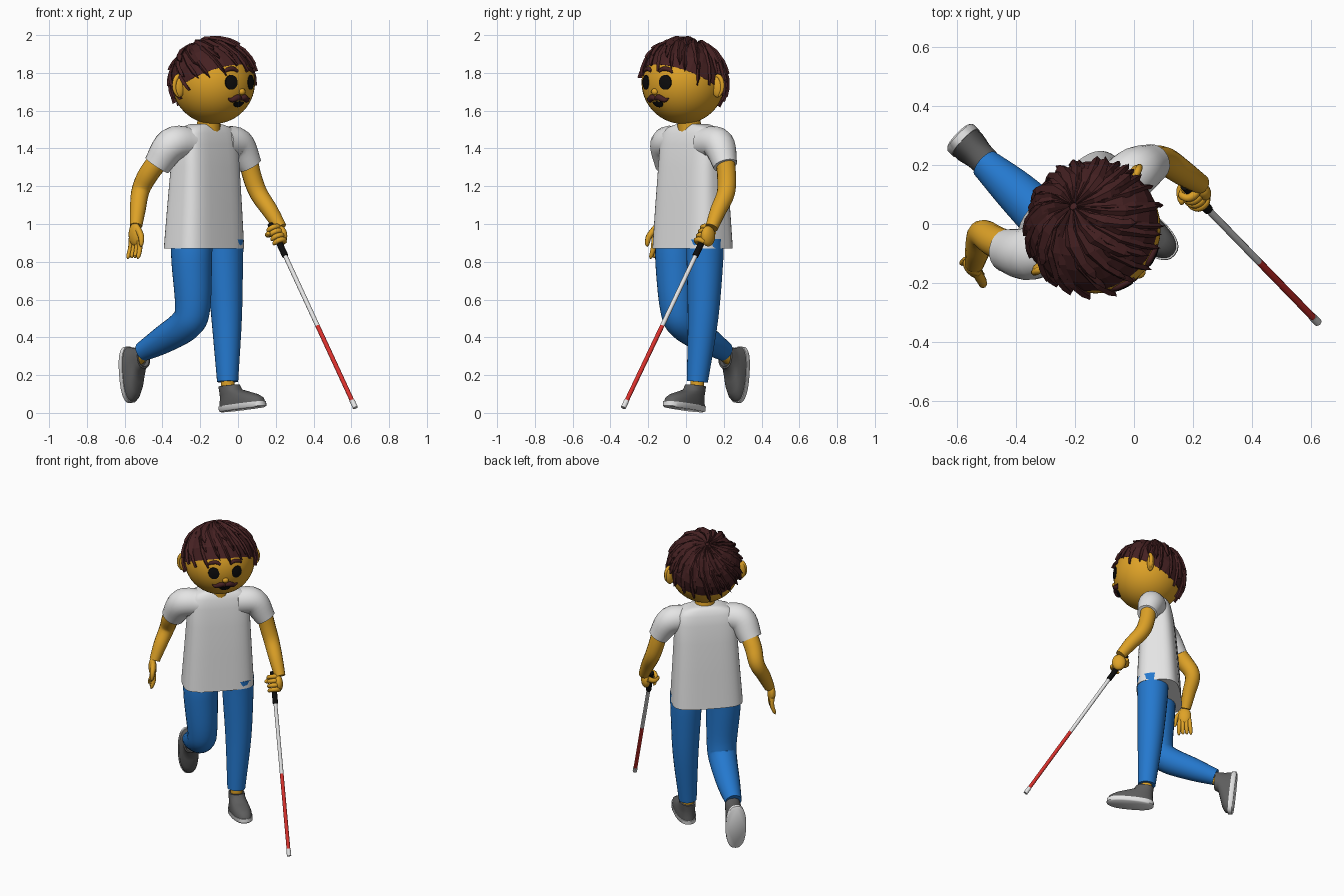
import bpy, math, random
from math import sin, cos, pi, radians, sqrt
from mathutils import Vector as V, Matrix as M

random.seed(4)
if "Cube" in bpy.data.objects:
    bpy.data.objects.remove(bpy.data.objects["Cube"])


def material(name, *rgb):
    m = bpy.data.materials.new(name)
    m.use_nodes = True
    m.diffuse_color = (*rgb, 1)
    m.node_tree.nodes["Principled BSDF"].inputs["Base Color"].default_value = (*rgb, 1)
    return m


SKIN = material("golden skin", .73, .36, .02)
SHIRT = material("white cloth", .78, .78, .78)
BLUE = material("blue denim", .018, .19, .62)
HAIR = material("dark brown hair", .06, .015, .016)
GREY = material("shoe grey", .11, .11, .11)
BLACK = material("black", .004, .004, .004)
RED = material("cane red", .7, .03, .025)

TURN = M.Rotation(radians(45), 4, 'Z')      # the figure looks towards +x, -y
HEAD = M.Translation((-.13, -.015, 1.75)) @ TURN
R = .22


def loft(name, rings, mat, smooth=True):
    """Skin a list of equal rings of points and cap both ends."""
    n = len(rings[0])
    faces = [(k * n + i, k * n + (i + 1) % n, (k + 1) * n + (i + 1) % n, (k + 1) * n + i)
             for k in range(len(rings) - 1) for i in range(n)]
    last = (len(rings) - 1) * n
    faces += [tuple(reversed(range(n))), tuple(range(last, last + n))]
    mesh = bpy.data.meshes.new(name)
    mesh.from_pydata([tuple(p) for r in rings for p in r], [], faces)
    mesh.materials.append(mat)
    ob = bpy.data.objects.new(name, mesh)
    bpy.context.collection.objects.link(ob)
    bpy.ops.object.select_all(action='DESELECT')
    ob.select_set(True)
    bpy.context.view_layer.objects.active = ob
    bpy.ops.object.mode_set(mode='EDIT')
    bpy.ops.mesh.select_all(action='SELECT')
    bpy.ops.mesh.normals_make_consistent(inside=False)
    bpy.ops.object.mode_set(mode='OBJECT')
    if smooth:
        bpy.ops.object.shade_smooth_by_angle(angle=radians(50))
    return ob


def tube(name, pts, radii, mat, n=16, steps=5):
    """Round tube with a smooth path through the points."""
    k = [V((*p, r)) for p, r in zip(pts, radii)]
    k = [2 * k[0] - k[1]] + k + [2 * k[-1] - k[-2]]
    path = []
    for a, b, c, d in zip(k, k[1:], k[2:], k[3:]):
        for t in (i / steps for i in range(steps)):
            path.append(.5 * (2 * b + (c - a) * t + (2 * a - 5 * b + 4 * c - d) * t * t
                              + (3 * b - a - 3 * c + d) * t ** 3))
    path.append(k[-2])
    rings, side = [], V((.31, .83, .47))
    for i, p in enumerate(path):
        t = (path[min(i + 1, len(path) - 1)] - path[max(i - 1, 0)]).xyz.normalized()
        side = (side - t * side.dot(t)).normalized()
        up = t.cross(side)
        rings.append([p.xyz + max(p.w, .001) * (side * cos(a) + up * sin(a))
                      for a in (2 * pi * j / n for j in range(n))])
    return loft(name, rings, mat)


def oval(x, y, z, rx, ry, e=1.0, n=32):
    """Flat oval ring; a small exponent makes it boxier."""
    f = lambda v: math.copysign(abs(v) ** e, v)
    return [V((x + rx * f(cos(a)), y + ry * f(sin(a)), z)) for a in (2 * pi * j / n for j in range(n))]


def ball(name, mat, matrix, size, n=24):
    rings = [[matrix @ V((size[0] * sin(t) * cos(a), size[1] * sin(t) * sin(a), size[2] * cos(t)))
              for a in (2 * pi * j / n for j in range(n))]
             for t in (.02 + (pi - .04) * i / n for i in range(n + 1))]
    return loft(name, rings, mat)


def face(x, z, off=0):
    """Point on the front of the head."""
    return HEAD @ V((x, -sqrt(R * R - x * x - z * z) - off, z))


def plate(name, outline, cx, cz, mat):
    rings = [[face(cx + x * s, cz + z * s, o) for x, z in outline]
             for s, o in ((1, -.004), (1, .005), (.6, .006), (.05, .006))]
    loft(name, rings, mat)


# Head, neck, ears and nose
ball("head", SKIN, HEAD, (R, R, R), 40)
tube("neck", [(-.16, .025, 1.44), (-.15, .01, 1.6)], (.065, .06), SKIN)
ball("nose", SKIN, M.Translation(face(0, -.05)) @ TURN, (.02, .016, .018), 12)
for s, side in ((-1, "right"), (1, "left")):
    tilt = M.Rotation(s * .5, 4, 'Z')
    ball(side + "_ear", SKIN, HEAD @ M.Translation((s * .222, .035, -.02)) @ tilt, (.034, .02, .06), 16)
    tube(side + "_ear_rim", [HEAD @ V((s * (.222 + .03 * cos(a)), .03 + .012 * cos(a), -.02 + .056 * sin(a)))
         for a in (-1.2, -.4, .4, 1.2, 2)], (.006, .01, .012, .012, .006), SKIN, 8, 3)
    # Eyes, brows and moustache halves
    plate(side + "_eye", [(.033 * cos(i * pi / 12), .039 * sin(i * pi / 12)) for i in range(24)],
          s * .073, 0, BLACK)
    tube(side + "_brow", [face(s * x, z, .002) for x, z in ((.03, .058), (.055, .072), (.09, .066), (.107, .05))],
         (.007, .012, .011, .004), HAIR, 8)
    tube(side + "_moustache", [face(s * x, z, .003) for x, z in
         ((0, -.088), (.025, -.08), (.055, -.093), (.08, -.085))], (.01, .017, .014, .003), HAIR, 8)
plate("mouth", [(.036 * cos(i * pi / 8), (.008 if i < 8 else .024) * sin(i * pi / 8)) for i in range(16)],
      0, -.108, BLACK)

# Hair: a half shell tilted back, with pointed locks swept from the crown
CROWN = HEAD @ M.Rotation(-radians(27), 4, 'X')


def scalp(az, polar, r):
    return CROWN @ V((r * sin(polar) * cos(az), r * sin(polar) * sin(az), r * cos(polar)))


loft("hair_shell", [[scalp(2 * pi * j / 28, t, .229 if t < 1.5 else .222) for j in range(28)]
                    for t in (.02, .25, .5, .75, 1, 1.25, 1.5, 1.6)], HAIR, False)
for layer, count in ((0, 19), (1, 15), (2, 9)):
    for i in range(count):
        az = 2 * pi * (i + .5 * layer + random.uniform(-.2, .2)) / count
        end = radians((100, 84, 58)[layer] + random.uniform(-7, 7))
        wide = 3.6 / count
        rings = []
        for t in (0, .25, .5, .75, .9, 1):
            polar, a = .06 + (end - .06) * t, az + .55 * t
            w = wide * .5 * (1, 1, 1, .85, .5, .04)[int(t * 5 + .3)]
            r = .226 + .004 * layer + .007 * t
            rings.append([scalp(a - w, polar, r), scalp(a - w * .2, polar, r + .011),
                          scalp(a + w, polar, r), scalp(a, polar, r - .012)])
        loft("hair_lock", rings, HAIR, False)

# Shirt body and sleeves
BODY = M.Translation((-.18, .035, 0)) @ TURN
profile = ((.87, .222, .138), (.9, .221, .136), (1.1, .208, .126), (1.3, .196, .112), (1.42, .19, .1),
           (1.48, .178, .088), (1.51, .15, .074), (1.525, .1, .062), (1.53, .075, .055))
loft("shirt_body", [[BODY @ p for p in oval(.01 * (z - .87), -.01 * (z - .87), z, w, d, .55, 40)]
                    for z, w, d in profile], SHIRT)
tube("right_sleeve", [(-.25, -.05, 1.43), (-.35, -.1, 1.42), (-.43, -.09, 1.31)], (.085, .09, .073), SHIRT, 20)
tube("left_sleeve", [(-.08, .1, 1.43), (0, .172, 1.42), (.065, .208, 1.31)], (.085, .086, .064), SHIRT, 20)

# Arms
tube("right_arm", [(-.4, -.09, 1.36), (-.47, -.06, 1.27), (-.515, -.035, 1.18), (-.53, -.09, 1.08),
                   (-.54, -.135, .99)], (.055, .054, .048, .042, .033), SKIN)
tube("left_arm", [(.05, .205, 1.36), (.075, .215, 1.25), (.11, .21, 1.16), (.17, .17, 1.07),
                  (.225, .135, .98)], (.05, .05, .048, .043, .034), SKIN)

# Open right hand
PALM = M.Translation((-.545, -.15, .945)) @ M.Rotation(radians(-45), 4, 'Z')
ball("right_palm", SKIN, PALM, (.042, .025, .062), 16)
for i in range(4):
    x = -.032 + .021 * i
    tube("right_finger", [PALM @ V((x * s, y, z)) for s, y, z in
         ((.9, 0, -.02), (1.1, .002, -.07), (1.2, -.012, -.115), (1.2, -.018, -.13 + .01 * (i % 3)))],
         (.014, .014, .011, .002), SKIN, 8, 4)
tube("right_thumb", [PALM @ V(p) for p in ((.02, 0, .03), (.055, -.01, -.01), (.062, -.016, -.05),
     (.06, -.018, -.066))], (.018, .016, .012, .002), SKIN, 8, 4)


# Cane in coloured lengths
def cane(z):
    return V((.172 - .462 * (z - 1), .13 + .475 * (z - 1), z))


for name, hi, lo, r, mat in (("cane_grip", 1, .83, .017, BLACK), ("cane_upper", .83, .46, .012, SHIRT),
                             ("cane_lower", .46, .065, .012, RED), ("cane_tip", .065, .027, .014, SHIRT)):
    tube(name, [cane(hi), cane(lo)], (r, r), mat, 12, 1)

# Left fist wrapped round the grip
axis = (cane(0) - cane(1)).normalized()
out = V((.75, .6, 0))
out = (out - axis * out.dot(axis)).normalized()
across = axis.cross(out)
ball("left_palm", SKIN, M.Translation(cane(.935) + out * .028) @ M.Rotation(radians(45), 4, 'Z'),
     (.03, .045, .055), 16)
for i in range(4):
    c = cane(.97 - .023 * i)
    tube("left_finger", [c + .031 * (out * cos(a) + across * sin(a)) for a in (.3, 1.2, 2.2, 3.2, 3.9)],
         (.014, .015, .014, .012, .002), SKIN, 8, 4)
tube("left_thumb", [cane(.97) + out * .02 - across * .025, cane(.96) - across * .03 - out * .02,
     cane(.95) - out * .045, cane(.945) - out * .055], (.018, .016, .013, .002), SKIN, 8, 4)

# Trouser legs and bare ankles
tube("left_leg", [(-.07, .1, .92), (-.07, .1, .8), (-.06, .09, .5), (-.055, .06, .165)],
     (.1, .097, .081, .056), BLUE, 24)
tube("right_leg", [(-.245, -.05, .92), (-.245, -.055, .8), (-.24, -.045, .56), (-.275, -.01, .47),
                   (-.4, .11, .385), (-.505, .205, .325)], (.11, .108, .094, .088, .073, .052), BLUE, 24)
tube("left_ankle", [(-.055, .06, .2), (-.052, .058, .07)], (.037, .037), SKIN, 12)
tube("right_ankle", [(-.47, .17, .34), (-.53, .235, .285)], (.037, .037), SKIN, 12)


# Shoes: built with the toe towards -y and the sole at z = 0
def shoe(side, frame):
    sole = [oval(0, 0, z, w, l, .8) for z, w, l in ((0, .056, .142), (.006, .063, .15), (.03, .063, .15))]
    upper = [oval(0, y, z, w, l, .85) for y, z, w, l in
             ((0, .028, .06, .146), (.002, .05, .06, .14), (.018, .072, .056, .12), (.045, .09, .052, .092),
              (.072, .108, .05, .064), (.08, .135, .049, .058), (.08, .136, .04, .048), (.08, .115, .036, .042))]
    for part, rings, mat in (("sole", sole, SHIRT), ("shoe", upper, GREY)):
        loft(side + "_" + part, [[frame @ p for p in r] for r in rings], mat)


shoe("left", M.Translation((.025, -.01, .018)) @ M.Rotation(radians(50), 4, 'Z') @ M.Rotation(radians(-6), 4, 'X'))
shoe("right", M.Translation((-.59, .295, .2)) @ M.Rotation(radians(46), 4, 'Z') @ M.Rotation(radians(84), 4, 'X'))
